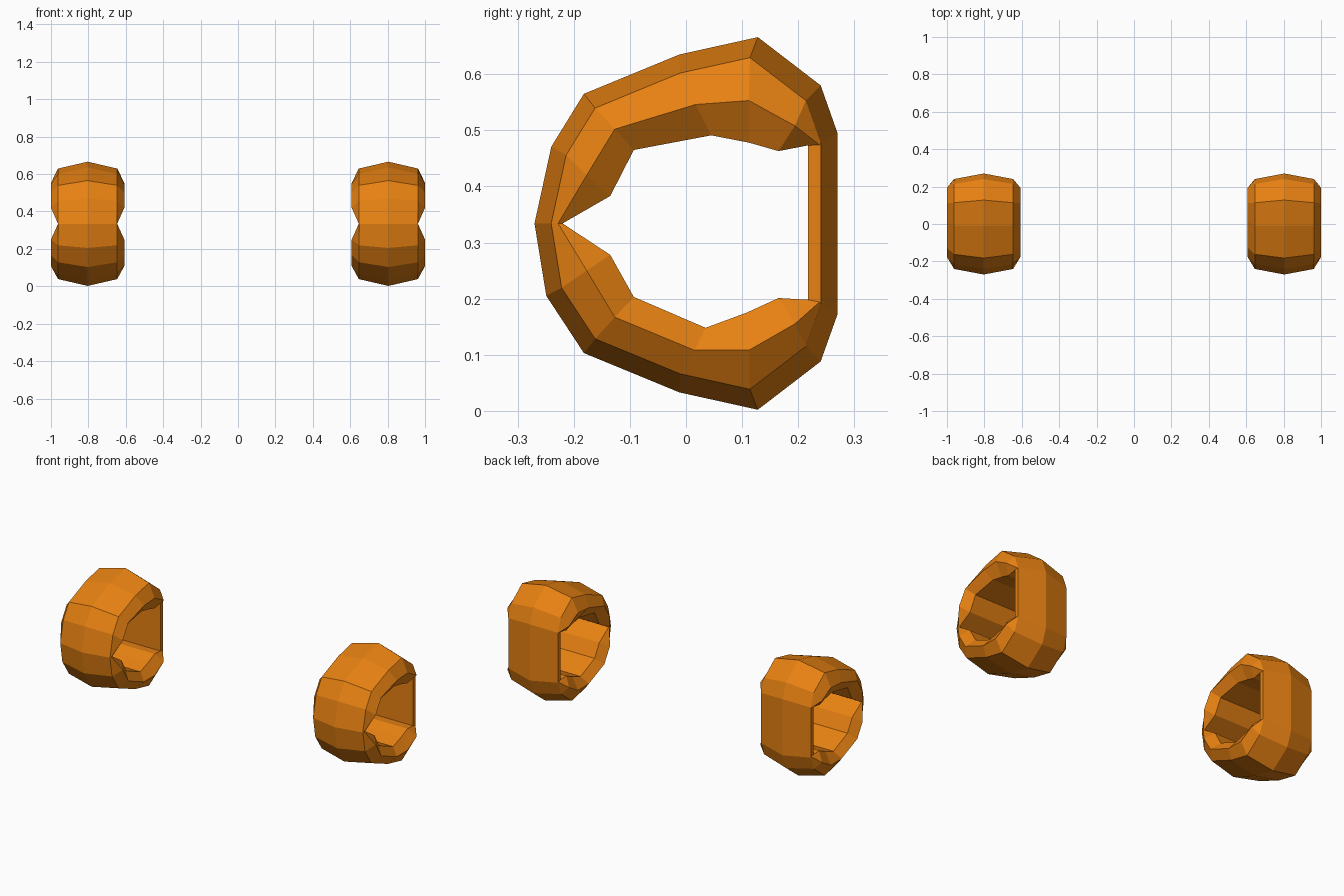
import bpy, bmesh

if "Cube" in bpy.data.objects:
    bpy.data.objects.remove(bpy.data.objects["Cube"])

orange = bpy.data.materials.new("orange")
orange.diffuse_color = (0.8, 0.22, 0.006, 1)
orange.use_nodes = True
orange.node_tree.nodes["Principled BSDF"].inputs["Base Color"].default_value = orange.diffuse_color

# Side profiles (y, z), counted round the ring from the top
RIDGE = [(.128, .666), (-.012, .635), (-.182, .565), (-.24, .471), (-.27, .334),
         (-.249, .205), (-.182, .103), (-.012, .033), (.128, .002), (.24, .088),
         (.27, .172), (.27, .495), (.24, .58)]
SIDE = [(.112, .553), (.017, .546), (-.127, .502), (-.177, .42), (-.228, .334),
        (-.177, .25), (-.127, .167), (.015, .108), (.112, .108), (.194, .155),
        (.238, .194), (.238, .474), (.194, .508)]
HOLE = [(.112, .478), (.045, .491), (-.093, .465), (-.135, .383), (-.22, .334),
        (-.135, .278), (-.093, .203), (.035, .148), (.108, .175), (.165, .201),
        (.217, .198), (.217, .473), (.165, .463)]
SHOULDER = [(y * .89, .334 + (z - .334) * .89) for y, z in RIDGE]
INNER_W, OUTER_W = .158, .196      # half widths of shoulder and side face


def side_width(i):
    # the side face dips inward at the front notch and along the flat back
    return INNER_W if i in (4, 10, 11) else OUTER_W


def build_ring(name, cx):
    bm = bmesh.new()

    def loop(points, width):
        return [bm.verts.new((cx + width(i), y, z)) for i, (y, z) in enumerate(points)]

    loops = [loop(RIDGE, lambda i: 0)]
    loops += [loop(SHOULDER, lambda i: INNER_W), loop(SIDE, side_width),
              loop(HOLE, lambda i: INNER_W)]
    loops += [loop(HOLE, lambda i: -INNER_W), loop(SIDE, lambda i: -side_width(i)),
              loop(SHOULDER, lambda i: -INNER_W)]
    # bridge neighbouring loops, closing the section back to the ridge
    n = len(RIDGE)
    for a, b in zip(loops, loops[1:] + loops[:1]):
        for i in range(n):
            j = (i + 1) % n
            bm.faces.new((a[i], a[j], b[j], b[i]))
    bmesh.ops.recalc_face_normals(bm, faces=bm.faces[:])
    me = bpy.data.meshes.new(name)
    bm.to_mesh(me)
    bm.free()
    me.materials.append(orange)
    bpy.context.collection.objects.link(bpy.data.objects.new(name, me))


# Left and right cuffs
for name, side in (("left_cuff", 1), ("right_cuff", -1)):
    build_ring(name, side * .804)
